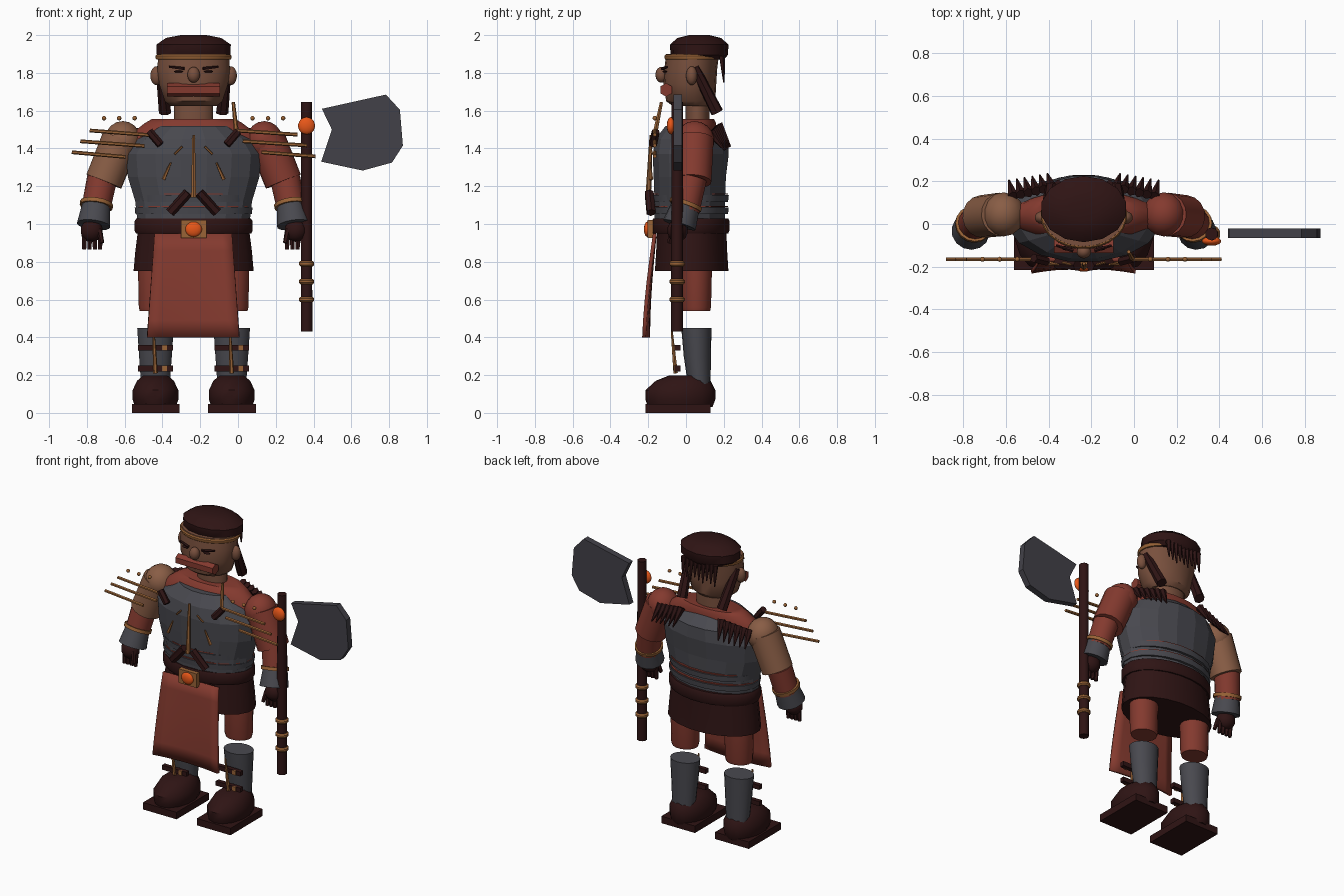
import bpy, bmesh, math
from mathutils import Vector

if "Cube" in bpy.data.objects:
    bpy.data.objects.remove(bpy.data.objects["Cube"])

CX = -0.235  # body centre line
SIDES = ((-1, "right"), (1, "left"))


def material(name, rgb):
    m = bpy.data.materials.new(name)
    m.diffuse_color = (*rgb, 1)
    m.use_nodes = True
    m.node_tree.nodes["Principled BSDF"].inputs["Base Color"].default_value = m.diffuse_color
    return m


STEEL = material("steel grey", (0.066, 0.066, 0.078))
RED = material("red cloth", (0.23, 0.042, 0.028))
DARK = material("dark brown", (0.028, 0.007, 0.007))
SKIN = material("skin", (0.25, 0.11, 0.06))
FACE = material("face skin", (0.19, 0.08, 0.047))
GOLD = material("gold brown", (0.32, 0.125, 0.037))
ORANGE = material("orange gem", (0.85, 0.1, 0.01))
BLADE = material("blade grey", (0.055, 0.053, 0.065))


def finish(name, bm, mat, smooth=40):
    bmesh.ops.recalc_face_normals(bm, faces=bm.faces)
    me = bpy.data.meshes.new(name)
    bm.to_mesh(me)
    bm.free()
    me.materials.append(mat)
    ob = bpy.data.objects.new(name, me)
    bpy.context.collection.objects.link(ob)
    if smooth:
        bpy.context.view_layer.objects.active = ob
        bpy.ops.object.select_all(action='DESELECT')
        ob.select_set(True)
        bpy.ops.object.shade_smooth_by_angle(angle=math.radians(smooth))
    return ob


def loft(name, rings, mat, n=20, cx=CX, smooth=40):
    """Skin over elliptic rings given as (y centre, z, x radius, y radius)."""
    bm = bmesh.new()
    loops = [[bm.verts.new((cx + rx * math.cos(2 * math.pi * (i + .5) / n),
                            cy + ry * math.sin(2 * math.pi * (i + .5) / n), z))
              for i in range(n)] for cy, z, rx, ry in rings]
    for a, b in zip(loops, loops[1:]):
        for i in range(n):
            j = (i + 1) % n
            bm.faces.new((a[i], a[j], b[j], b[i]))
    bm.faces.new(loops[0])
    bm.faces.new(loops[-1])
    return finish(name, bm, mat, smooth)


def rod(name, p, q, r1, r2, mat, n=8, smooth=50):
    p, q = Vector(p), Vector(q)
    bm = bmesh.new()
    bmesh.ops.create_cone(bm, cap_ends=True, segments=n, radius1=r1, radius2=r2, depth=(q - p).length)
    rot = (q - p).to_track_quat('Z', 'Y').to_matrix().to_4x4()
    bmesh.ops.transform(bm, matrix=rot, verts=bm.verts)
    bmesh.ops.translate(bm, vec=(p + q) / 2, verts=bm.verts)
    return finish(name, bm, mat, smooth)


def ball(name, c, r, mat, u=14, v=9, smooth=60):
    bm = bmesh.new()
    bmesh.ops.create_uvsphere(bm, u_segments=u, v_segments=v, radius=1)
    bmesh.ops.scale(bm, vec=r, verts=bm.verts)
    bmesh.ops.translate(bm, vec=c, verts=bm.verts)
    return finish(name, bm, mat, smooth)


def box(name, lo, hi, mat):
    bm = bmesh.new()
    bmesh.ops.create_cube(bm, size=1)
    lo, hi = Vector(lo), Vector(hi)
    bmesh.ops.scale(bm, vec=hi - lo, verts=bm.verts)
    bmesh.ops.translate(bm, vec=(lo + hi) / 2, verts=bm.verts)
    return finish(name, bm, mat, 0)


# Torso: red shirt under a faceted breastplate, waist bands, belt and skirt
loft("shirt", [(.035, 1.30, .36, .12), (.035, 1.42, .36, .12), (.04, 1.49, .32, .12),
               (.05, 1.535, .26, .11), (.055, 1.555, .225, .095)], RED, 20)
loft("breastplate", [(.02, 1.03, .305, .19), (.02, 1.12, .315, .19), (.02, 1.25, .355, .195),
                     (.025, 1.37, .365, .205), (.03, 1.45, .31, .195), (.02, 1.52, .2, .13)],
     STEEL, 16, smooth=0)
for z in (1.07, 1.135):
    loft("waist_band", [(.025, z - .018, .312, .2), (.025, z + .018, .316, .204)], STEEL, 20)
    loft("waist_trim", [(.025, z + .02, .31, .199), (.025, z + .026, .31, .199)], RED, 20)
loft("skirt", [(.03, .75, .322, .197), (.03, .86, .312, .19), (.03, .99, .295, .185)], DARK, 20)
loft("belt", [(.025, .95, .308, .2), (.025, .965, .315, .207), (.025, 1.015, .315, .207),
              (.025, 1.03, .305, .2)], DARK, 24)
box("buckle", (CX - .068, -.205, .925), (CX + .068, -.175, 1.02), GOLD)
ball("buckle_gem", (CX, -.205, .972), (.045, .018, .04), ORANGE)

# Tabard: hanging cloth, side edges curl forward
bm = bmesh.new()
grid = []
for k in range(7):
    t = k / 6
    row = []
    for i in range(9):
        s = i / 4 - 1
        w = .205 + .038 * t
        row.append(bm.verts.new((CX - .002 + s * w, -.175 - .035 * math.sin(t * 1.57) - .022 * s * s * t,
                                 .95 - .55 * t)))
    grid.append(row)
for a, b in zip(grid, grid[1:]):
    for i in range(8):
        bm.faces.new((a[i], a[i + 1], b[i + 1], b[i]))
tabard = finish("tabard", bm, RED)
tabard.modifiers.new("thickness", 'SOLIDIFY').thickness = .02

# Head, neck and face
loft("neck", [(.06, 1.52, .105, .065), (.06, 1.68, .105, .065)], FACE, 16)
loft("head", [(.03, 1.625, .125, .1), (.025, 1.65, .155, .13), (.02, 1.74, .185, .14),
              (.025, 1.82, .195, .14), (.035, 1.9, .19, .14)], FACE, 18)
loft("hair_cap", [(.07, 1.87, .17, .13), (.07, 1.895, .2, .152), (.07, 1.95, .202, .155),
                  (.07, 1.985, .15, .115), (.07, 2.0, .07, .055)], DARK, 14)
loft("headband", [(.04, 1.87, .197, .15), (.04, 1.878, .203, .156), (.04, 1.89, .203, .156),
                  (.04, 1.897, .197, .15)], GOLD, 24)
ball("nose", (CX, -.13, 1.79), (.034, .032, .042), FACE)
rod("moustache", (CX - .14, -.105, 1.71), (CX + .14, -.105, 1.71), .036, .036, RED, 6, 0)
for i in range(9):
    x = CX - .12 + .03 * i
    rod("back_hair", (x, .19, 1.89), (x, .2, 1.75 + .012 * (i % 3)), .018, .004, DARK, 5)
for s, side in SIDES:
    ball(side + "_ear", (CX + s * .197, .03, 1.785), (.033, .03, .05), FACE)
    rod(side + "_braid", (CX + s * .175, .045, 1.83), (CX + s * .15, .165, 1.59), .026, .034, DARK, 7)
    rod(side + "_brow", (CX + s * .05, -.125, 1.822), (CX + s * .13, -.1, 1.832), .009, .006, DARK, 5)
    ball(side + "_eye", (CX + s * .08, -.113, 1.807), (.025, .012, .006), DARK, 8, 5)

# Arms: right upper arm is bare, left is sleeved
for s, side in SIDES:
    X = lambda d: CX + s * d
    m = SKIN if s < 0 else RED
    ball(side + "_shoulder", (X(.375), .045, 1.44), (.1, .105, .105), m)
    rod(side + "_upper_arm", (X(.385), .045, 1.45), (X(.475), .035, 1.225), .102, .1, m, 16)
    rod(side + "_forearm", (X(.485), .03, 1.24), (X(.52), -.005, 1.07), .08, .076, RED, 16)
    rod(side + "_bracer", (X(.515), .0, 1.105), (X(.53), -.035, .995), .075, .09, STEEL, 14)
    rod(side + "_bracer_ring", (X(.513), .002, 1.112), (X(.516), -.005, 1.092), .088, .088, GOLD, 16)
    ball(side + "_hand", (X(.54), -.045, .965), (.062, .055, .06), DARK, 10, 7)
    for i in range(4):
        x = .495 + .028 * i
        rod(side + "_finger", (X(x), -.05, .95), (X(x), -.055, .865), .016, .012, DARK, 6)
    rod(side + "_thumb", (X(.5), -.07, .97), (X(.485), -.09, .9), .016, .012, DARK, 6)

# Legs: short trousers, steel greaves with straps, rounded boots on flat soles
for s, side in SIDES:
    x = CX + s * .202
    loft(side + "_thigh", [(.055, .54, .085, .074), (.055, .56, .09, .079), (.055, .8, .095, .085)], RED, 16, x)
    loft(side + "_greave", [(.07, .15, .077, .06), (.06, .3, .088, .072), (.055, .45, .098, .08)], STEEL, 18, x)
    rod(side + "_shin_spike", (x, -.055, .21), (x - .01, -.075, .43), .013, .006, GOLD, 6)
    for z in (.345, .235):
        box(side + "_strap", (x - .092, -.06, z - .015), (x + .092, -.03, z + .015), DARK)
        box(side + "_strap_clasp", (x + .035, -.066, z - .015), (x + .06, -.055, z + .015), GOLD)
    loft(side + "_boot", [(-.03, .03, .11, .17), (-.03, .07, .124, .185), (-.03, .12, .124, .185),
                          (-.015, .17, .1, .145), (.0, .198, .065, .09)], DARK, 14, x)
    box(side + "_sole", (x - .125, -.215, 0), (x + .127, .13, .047), DARK)

# Chest daggers, thrown shafts and studs
rod("chest_spike", (CX, -.2, 1.14), (CX, -.185, 1.47), .015, .008, GOLD, 6)
for s, side in SIDES:
    X = lambda d: CX + s * d
    rod(side + "_dagger_grip", (X(.03), -.195, 1.165), (X(.125), -.185, 1.06), .026, .026, DARK, 6)
    rod(side + "_dagger_pin", (X(.16), -.185, 1.235), (X(.12), -.19, 1.325), .011, .005, GOLD, 5)
    rod(side + "_dart_grip", (X(.235), -.16, 1.49), (X(.175), -.175, 1.42), .022, .022, DARK, 6)
    rod(side + "_dart_pin", (X(.1), -.18, 1.37), (X(.06), -.19, 1.41), .006, .006, GOLD, 5)
    for d1, d2, z in ((.225, .55, 1.495), (.26, .6, 1.438), (.36, .645, 1.38)):
        rod(side + "_shaft", (X(d1), -.165, z - (.025 if s < 0 else 0)),
            (X(d2), -.165, z - (0 if s < 0 else .022)), .01, .01, GOLD, 6)
    for d in (.312, .394, .474):
        ball(side + "_stud", (X(d), -.165, 1.56), (.012, .012, .012), GOLD, 8, 6)
    # Feather fringe behind the shoulders
    for i in range(6):
        d = .15 + .036 * i
        rod(side + "_feather", (X(d), .17 - .008 * i, 1.525 - .008 * i),
            (X(d + .02), .235 - .006 * i, 1.41 - .004 * i), .026, .004, DARK, 6)
rod("shoulder_pin", (-.01, -.16, 1.5), (-.025, -.13, 1.645), .013, .009, GOLD, 6)

# Great axe: shaft, grip rings, gem and detached blade
AX, AY = .363, -.047
rod("axe_shaft", (AX, AY, .43), (AX, AY, 1.645), .032, .03, DARK, 10)
for z in (.79, .695, .6):
    loft("axe_ring", [(AY, z - .014, .034, .034), (AY, z - .006, .042, .042),
                      (AY, z + .006, .042, .042), (AY, z + .014, .034, .034)], GOLD, 12, AX)
ball("axe_gem", (AX, -.08, 1.52), (.046, .022, .046), ORANGE)
outline = [(.444, 1.61), (.783, 1.685), (.857, 1.605), (.873, 1.415),
           (.815, 1.325), (.66, 1.283), (.44, 1.33), (.497, 1.5)]
bm = bmesh.new()
face = bm.faces.new([bm.verts.new((x, -.065, z)) for x, z in outline])
ext = bmesh.ops.extrude_face_region(bm, geom=[face], use_keep_orig=True)
bmesh.ops.translate(bm, vec=(0, .043, 0), verts=[v for v in ext["geom"] if isinstance(v, bmesh.types.BMVert)])
finish("axe_blade", bm, BLADE, 0)
